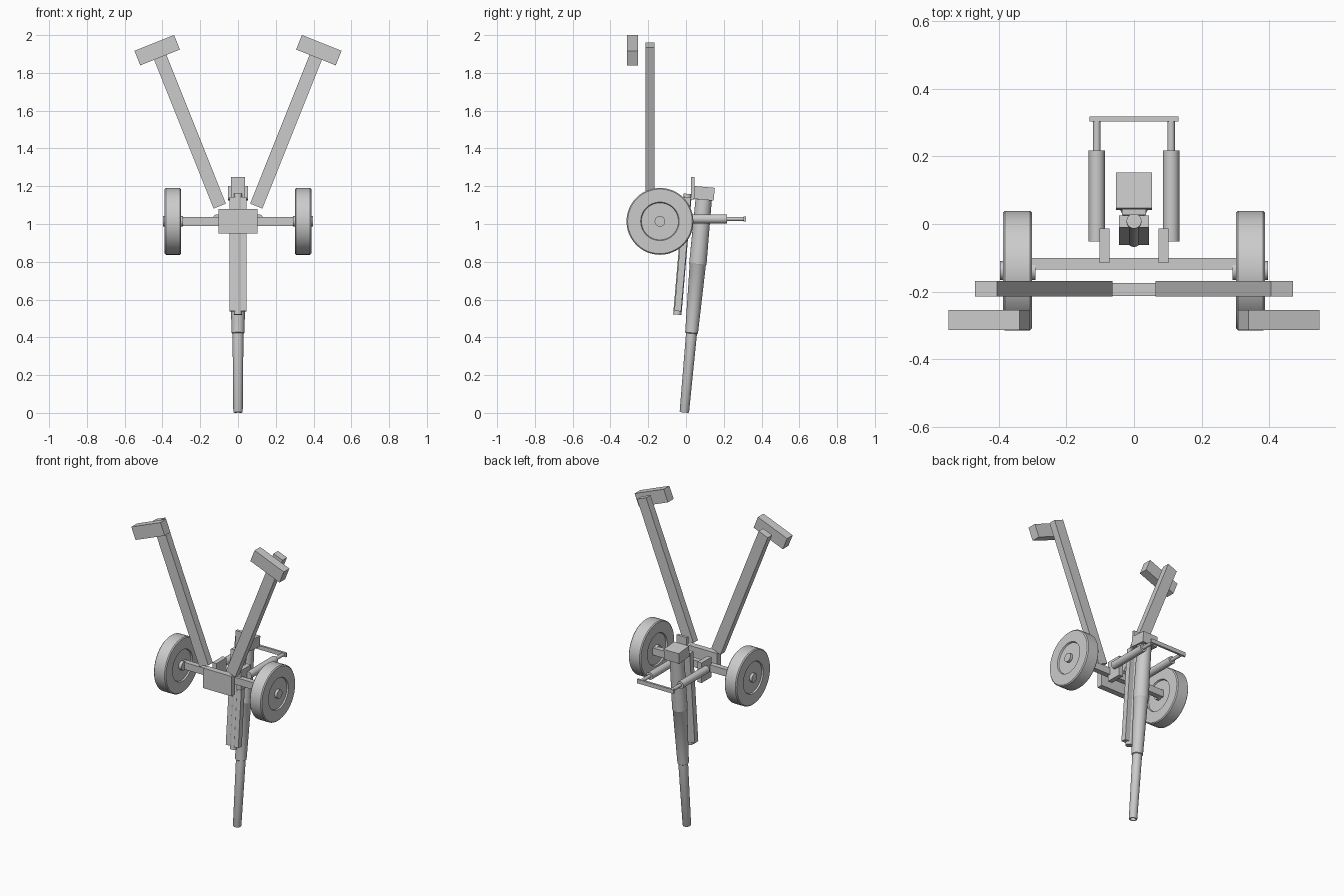
import bpy, bmesh, math
from mathutils import Matrix, Vector

if "Cube" in bpy.data.objects:
    bpy.data.objects.remove(bpy.data.objects["Cube"])

grey = bpy.data.materials.new("light grey")
grey.diffuse_color = (0.6, 0.6, 0.6, 1)
grey.use_nodes = True
grey.node_tree.nodes["Principled BSDF"].inputs["Base Color"].default_value = grey.diffuse_color


def finish(bm, name, matrix, smooth):
    bmesh.ops.recalc_face_normals(bm, faces=bm.faces)
    bm.transform(matrix)
    mesh = bpy.data.meshes.new(name)
    bm.to_mesh(mesh)
    bm.free()
    mesh.materials.append(grey)
    ob = bpy.data.objects.new(name, mesh)
    bpy.context.collection.objects.link(ob)
    if smooth:
        bpy.ops.object.select_all(action='DESELECT')
        ob.select_set(True)
        bpy.context.view_layer.objects.active = ob
        bpy.ops.object.shade_smooth_by_angle(angle=math.radians(30))
    return ob


def box(name, centre, size, rot=Matrix()):
    bm = bmesh.new()
    bmesh.ops.create_cube(bm, size=1)
    m = Matrix.Translation(centre) @ rot @ Matrix.Diagonal((*size, 1))
    return finish(bm, name, m, False)


def lathe(name, profile, centre, rot=Matrix(), steps=40):
    """Turn (radius, height) points round the local z axis."""
    bm = bmesh.new()
    vs = [bm.verts.new((r, 0, h)) for r, h in profile]
    es = [bm.edges.new(p) for p in zip(vs, vs[1:])]
    bmesh.ops.spin(bm, geom=vs + es, cent=(0, 0, 0), axis=(0, 0, 1),
                   angle=2 * math.pi, steps=steps)
    bmesh.ops.remove_doubles(bm, verts=bm.verts, dist=1e-5)
    return finish(bm, name, Matrix.Translation(centre) @ rot, True)


def rod(name, r, length, start, rot):
    return lathe(name, [(0, 0), (r, 0), (r, length), (0, length)], start, rot, 32)


# Barrel, leaning slightly, muzzle down
tilt = Matrix.Rotation(math.radians(-5.2), 4, 'X')
muzzle = Vector((0, -0.009, 0.002))
lathe("barrel", [(0, 0.3), (0.017, 0.3), (0.017, 0), (0.023, 0), (0.025, 0.004),
                 (0.029, 0.42), (0.034, 0.424), (0.043, 0.785),
                 (0.046, 0.79), (0.043, 1.15), (0, 1.15)], muzzle, tilt)
box("breech_block", muzzle + tilt @ Vector((0, 0, 1.165)), (0.108, 0.106, 0.068), tilt)

# Cradle and recoil cylinder in front of the barrel
lean = Matrix.Rotation(math.radians(-4.9), 4, 'X')
box("cradle", (0, -0.018, 0.84), (0.09, 0.036, 0.605), lean)
rod("recoil_cylinder", 0.022, 0.642, (0, -0.046, 0.52), lean)
box("sight_plate", (0, 0.036, 1.19), (0.072, 0.018, 0.12))

# Saddle and axle
box("saddle_block", (0, -0.194, 1.015), (0.204, 0.038, 0.13))
box("axle", (0, -0.117, 1.013), (0.62, 0.034, 0.046))

turn_y = Matrix.Rotation(math.radians(-90), 4, 'X')   # local z to +y
for s, side in ((-1, "left"), (1, "right")):
    # Wheel with recessed disc and hub
    turn_x = Matrix.Rotation(s * math.radians(90), 4, 'Y')
    lathe(side + "_wheel",
          [(0, -0.054), (0.028, -0.054), (0.028, -0.034), (0.098, -0.034),
           (0.102, -0.043), (0.171, -0.043), (0.177, -0.037),
           (0.177, 0.037), (0.171, 0.043), (0.102, 0.043), (0.098, 0.034),
           (0.028, 0.034), (0.028, 0.051), (0, 0.051)],
          (s * 0.345, -0.138, 1.014), turn_x, 48)
    # Trail leg and spade
    splay = Matrix.Rotation(s * math.radians(21.8), 4, 'Y')
    box(side + "_trail", (s * 0.267, -0.191, 1.521), (0.07, 0.046, 0.918), splay)
    box(side + "_spade", (s * 0.428, -0.284, 1.92), (0.226, 0.058, 0.083), splay)
    # Bracket, balancing cylinder and its rod
    box(side + "_bracket", (s * 0.087, -0.065, 1.015), (0.03, 0.102, 0.13))
    rod(side + "_balance_cylinder", 0.024, 0.27, (s * 0.11, -0.052, 1.027), turn_y)
    rod(side + "_balance_rod", 0.011, 0.09, (s * 0.11, 0.216, 1.027), turn_y)

# Cross bar joining the rods
box("cross_bar", (0, 0.311, 1.027), (0.262, 0.014, 0.026))
